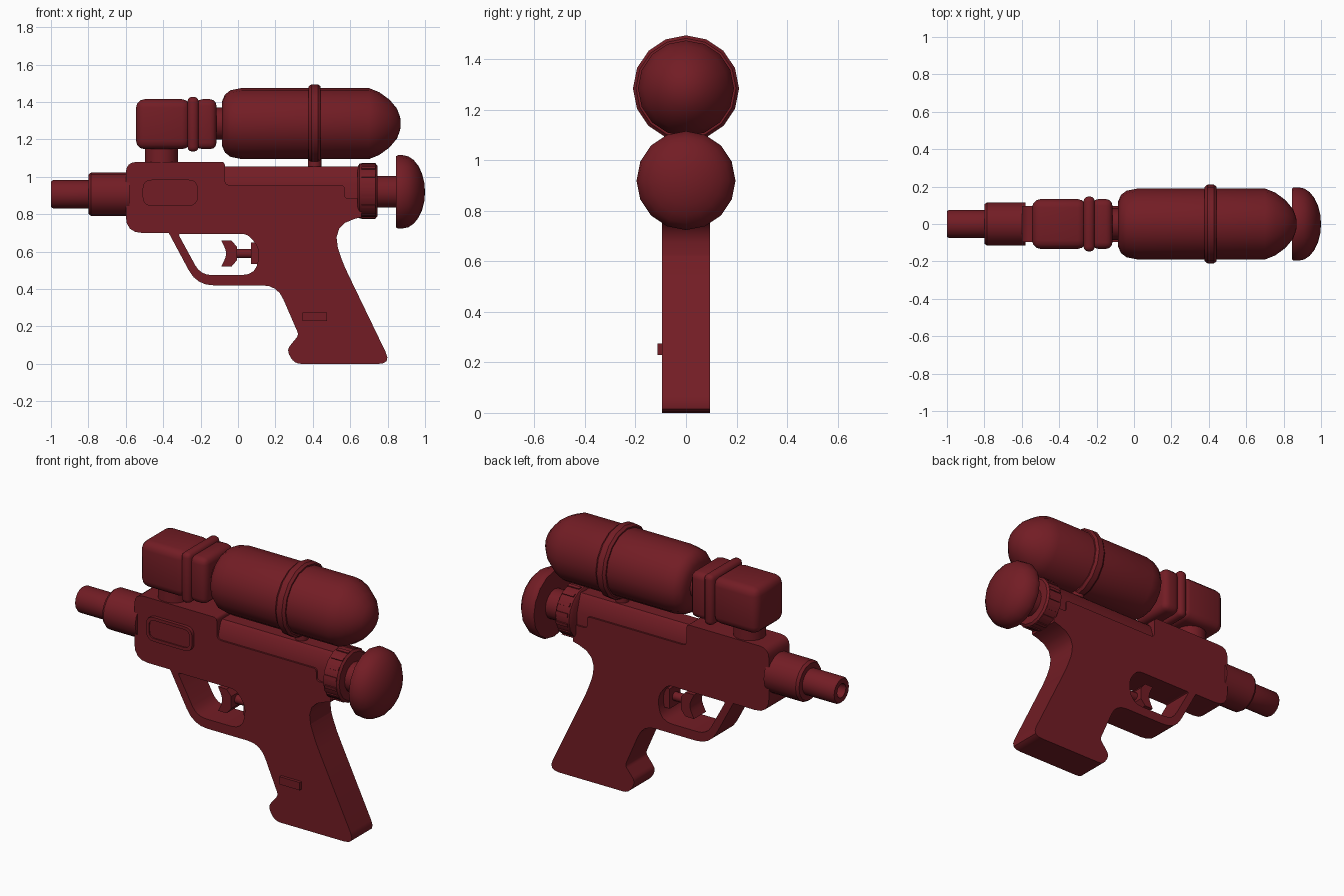
import bpy, bmesh
from math import sin, cos, pi
from mathutils import Vector

if "Cube" in bpy.data.objects:
    bpy.data.objects.remove(bpy.data.objects["Cube"])

RED = bpy.data.materials.new("dark_red")
RED.diffuse_color = (0.17, 0.012, 0.018, 1)
RED.use_nodes = True
RED.node_tree.nodes["Principled BSDF"].inputs["Base Color"].default_value = RED.diffuse_color


def finish(ob, angle=35):
    ob.data.materials.clear()
    ob.data.materials.append(RED)
    bpy.ops.object.select_all(action='DESELECT')
    ob.select_set(True)
    bpy.context.view_layer.objects.active = ob
    bpy.ops.object.shade_smooth_by_angle(angle=angle * pi / 180)
    return ob


def from_bmesh(name, bm):
    bmesh.ops.recalc_face_normals(bm, faces=bm.faces)
    me = bpy.data.meshes.new(name)
    bm.to_mesh(me)
    bm.free()
    ob = bpy.data.objects.new(name, me)
    bpy.context.collection.objects.link(ob)
    return ob


def lathe(name, profile, z, sides=16):
    """Revolve (x, radius) points around a horizontal x axis at height z."""
    bm = bmesh.new()
    rings = []
    for x, r in profile:
        if r == 0:
            rings.append([bm.verts.new((x, 0, z))] * sides)
        else:
            rings.append([bm.verts.new((x, r * sin(2 * pi * i / sides), z + r * cos(2 * pi * i / sides)))
                          for i in range(sides)])
    for a, b in zip(rings, rings[1:]):
        for i in range(sides):
            j = (i + 1) % sides
            bm.faces.new(list(dict.fromkeys((a[i], a[j], b[j], b[i]))))
    return finish(from_bmesh(name, bm))


def box(name, x0, x1, y0, y1, z0, z1, bevel=0.0, segments=3):
    bm = bmesh.new()
    bmesh.ops.create_cube(bm, size=1)
    for v in bm.verts:
        v.co = Vector(((x0 + x1) / 2 + v.co.x * (x1 - x0), (y0 + y1) / 2 + v.co.y * (y1 - y0),
                       (z0 + z1) / 2 + v.co.z * (z1 - z0)))
    if bevel:
        bmesh.ops.bevel(bm, geom=bm.edges[:], offset=bevel, segments=segments, profile=0.5, affect='EDGES')
    return finish(from_bmesh(name, bm))


def rounded(points, steps=4):
    """Round the corners of (x, z, radius) points."""
    out = []
    for i, (x, z, r) in enumerate(points):
        p = Vector((x, z))
        if r == 0:
            out.append(p)
            continue
        a = p + (Vector(points[i - 1][:2]) - p).normalized() * r
        b = p + (Vector(points[(i + 1) % len(points)][:2]) - p).normalized() * r
        for k in range(steps + 1):
            t = k / steps
            out.append(a * (1 - t) ** 2 + p * 2 * t * (1 - t) + b * t * t)
    return out


def plate(name, outlines, half, y=0):
    """Side-view outlines (later ones are holes) given thickness along y."""
    cu = bpy.data.curves.new(name, 'CURVE')
    cu.dimensions = '2D'
    cu.fill_mode = 'BOTH'
    cu.extrude = half
    for pts in outlines:
        pts = rounded(pts)
        sp = cu.splines.new('POLY')
        sp.points.add(len(pts) - 1)
        for q, p in zip(sp.points, pts):
            q.co = (p.x, p.y, 0, 1)
        sp.use_cyclic_u = True
    ob = bpy.data.objects.new(name, cu)
    bpy.context.collection.objects.link(ob)
    ob.rotation_euler.x = pi / 2
    ob.location.y = y
    bpy.ops.object.select_all(action='DESELECT')
    ob.select_set(True)
    bpy.context.view_layer.objects.active = ob
    bpy.ops.object.convert(target='MESH')
    ob = bpy.context.view_layer.objects.active
    bm = bmesh.new()
    bm.from_mesh(ob.data)
    bmesh.ops.remove_doubles(bm, verts=bm.verts, dist=0.0001)
    bmesh.ops.recalc_face_normals(bm, faces=bm.faces)
    bm.to_mesh(ob.data)
    bm.free()
    return finish(ob)


# Frame: body, grip and trigger guard in one outline
outer = [(-0.60, 1.08, 0.06), (-0.07, 1.08, 0.02), (-0.07, 0.955, 0.03), (0.57, 0.955, 0.02),
         (0.57, 0.885, 0.02), (0.66, 0.885, 0), (0.66, 0.785, 0), (0.50, 0.745, 0.13),
         (0.55, 0.56, 0.09), (0.82, 0.0, 0.07), (0.30, 0.0, 0.04), (0.26, 0.075, 0.03),
         (0.325, 0.155, 0.02), (0.21, 0.42, 0.08), (-0.22, 0.42, 0.09), (-0.37, 0.70, 0),
         (-0.60, 0.70, 0.09)]
hole = [(-0.32, 0.695, 0.015), (0.05, 0.695, 0.03), (0.115, 0.62, 0.05),
        (0.10, 0.475, 0.08), (-0.20, 0.475, 0.06)]
plate("frame", [outer, hole], 0.095)

# Tapered top rail behind the notch
bm = bmesh.new()
section = [(-0.085, 0.86), (-0.085, 0.96), (-0.06, 1.04), (-0.045, 1.055)]
section += [(-y, z) for y, z in reversed(section)]
ends = [[bm.verts.new((x, y, z)) for y, z in section] for x in (-0.09, 0.66)]
for e in ends:
    bm.faces.new(e)
for i in range(8):
    j = (i + 1) % 8
    bm.faces.new((ends[0][i], ends[0][j], ends[1][j], ends[1][i]))
finish(from_bmesh("top_rail", bm))

# Stepped barrel with a bored muzzle
lathe("barrel", [(-0.94, 0), (-0.94, 0.035), (-1.0, 0.04), (-1.0, 0.068), (-0.99, 0.075), (-0.80, 0.075),
                 (-0.80, 0.105), (-0.785, 0.116), (-0.58, 0.116), (-0.58, 0)], 0.907)

# Rear collar, pump shaft and mushroom knob
lathe("rear_collar", [(0.64, 0), (0.64, 0.13), (0.65, 0.147), (0.735, 0.147), (0.745, 0.135), (0.745, 0)], 0.925)
for i in range(16):
    a = 2 * pi * (i + 0.5) / 16
    rib = box("collar_rib", 0.66, 0.735, -0.01, 0.01, -0.012, 0.012)
    rib.location = (0, 0.138 * sin(a), 0.925 + 0.138 * cos(a))
    rib.rotation_euler.x = -a
lathe("pump_shaft", [(0.73, 0), (0.73, 0.085), (0.86, 0.085), (0.86, 0)], 0.92)
dome = [(0.88 + 0.12 * sin(t * pi / 12), 0.196 * cos(t * pi / 12)) for t in range(6)]
lathe("pump_knob", [(0.845, 0), (0.845, 0.19), (0.855, 0.196)] + dome + [(1.0, 0)], 0.92)

# Water tank, its neck, band and strut
lathe("water_tank", [(-0.085, 0), (-0.085, 0.12), (-0.07, 0.155), (-0.04, 0.178), (0.02, 0.19), (0.70, 0.19),
                     (0.755, 0.168), (0.81, 0.128), (0.85, 0.08), (0.867, 0.035), (0.87, 0)], 1.285)
lathe("tank_neck", [(-0.13, 0), (-0.13, 0.085), (-0.07, 0.085), (-0.07, 0)], 1.285)
lathe("tank_band", [(0.378, 0.18), (0.378, 0.198), (0.392, 0.21), (0.428, 0.21), (0.442, 0.198), (0.442, 0.18)], 1.285)


def post(name, x, r, z0, z1):
    ob = lathe(name, [(z0, 0), (z0, r), (z1, r), (z1, 0)], 0)
    ob.rotation_euler.y = -pi / 2
    ob.location.x = x


post("tank_strut", 0.41, 0.037, 1.03, 1.12)
post("valve_post", -0.41, 0.088, 1.06, 1.18)

# Valve housing with rounded square collar
box("valve_housing", -0.545, -0.255, -0.133, 0.133, 1.148, 1.415, 0.045)
box("valve_rib", -0.27, -0.21, -0.147, 0.147, 1.135, 1.428, 0.026)
box("valve_cap", -0.225, -0.115, -0.133, 0.133, 1.148, 1.415, 0.035)

# Trigger: notched blade, stem and base
plate("trigger_blade", [[(-0.09, 0.66, 0), (-0.035, 0.66, 0), (-0.005, 0.625, 0), (-0.005, 0.555, 0),
                         (-0.035, 0.52, 0), (-0.09, 0.52, 0), (-0.055, 0.59, 0.04)]], 0.055)
lathe("trigger_stem", [(-0.02, 0), (-0.02, 0.025), (0.12, 0.025), (0.12, 0)], 0.59, 12)
box("trigger_base", 0.07, 0.13, -0.05, 0.05, 0.535, 0.65)

# Side panel with raised rim and grip stud, on the front side only
def panel(d, r):
    return [(-0.51 + d, 0.985 - d, r), (-0.215 - d, 0.985 - d, r), (-0.215 - d, 0.845 + d, r), (-0.51 + d, 0.845 + d, r)]


plate("panel_rim", [panel(0, 0.05), panel(0.018, 0.035)], 0.015, -0.1)
plate("panel_button", [panel(0.018, 0.035)], 0.013, -0.095)
box("grip_stud", 0.345, 0.475, -0.112, -0.08, 0.23, 0.275)
